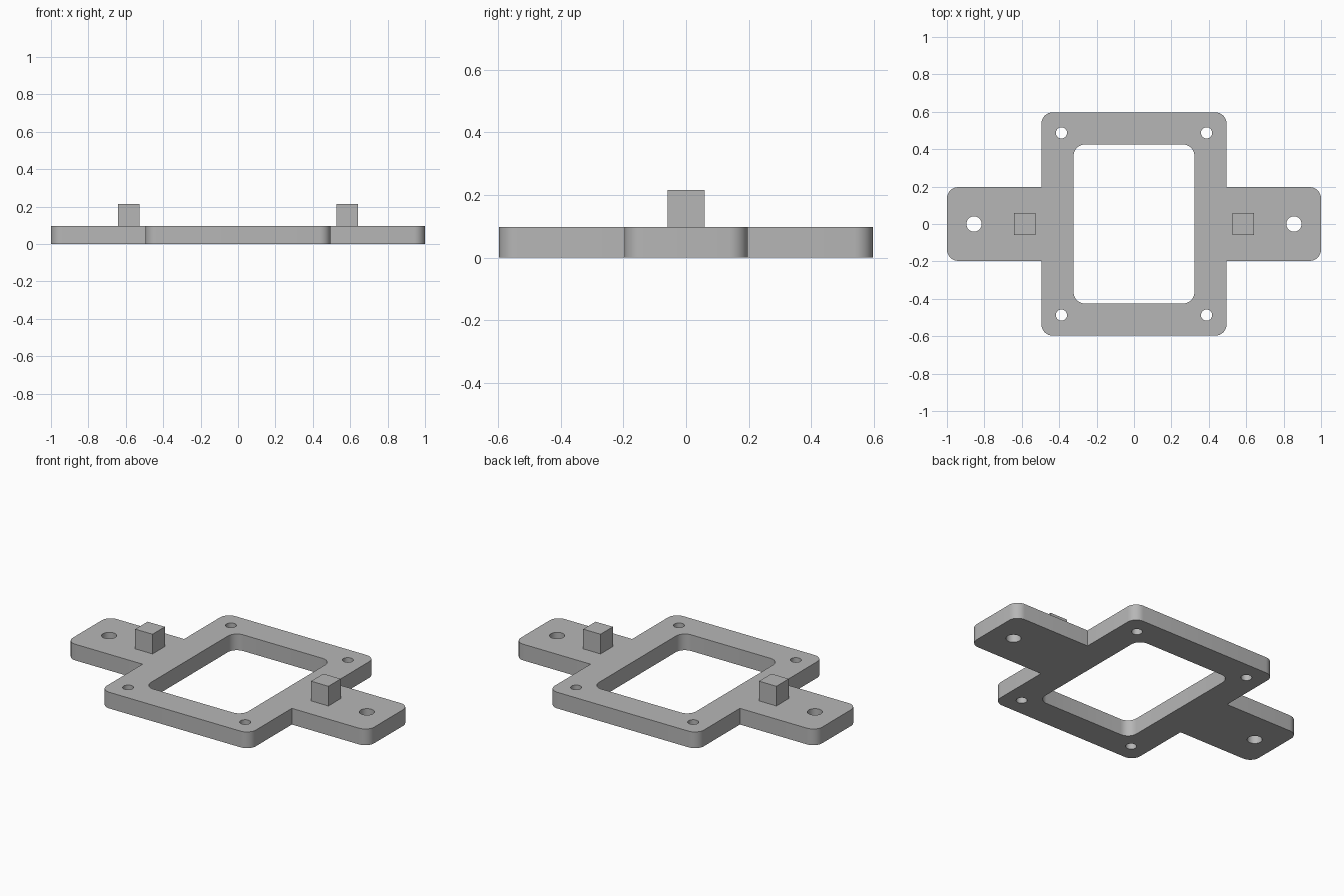
import bpy
import bmesh
from math import pi, cos, sin, radians
from mathutils import Vector

THICK = 0.097       # plate thickness
PEG_TOP = 0.215
FILLET = 0.06

if "Cube" in bpy.data.objects:
    bpy.data.objects.remove(bpy.data.objects["Cube"], do_unlink=True)

grey = bpy.data.materials.new("plain grey")
grey.use_nodes = True
colour = (0.47, 0.47, 0.47, 1)
grey.diffuse_color = colour
grey.node_tree.nodes["Principled BSDF"].inputs["Base Color"].default_value = colour


def fillet(cx, cy, start, r=FILLET, steps=8):
    """Quarter-circle of points, counter-clockwise from a start angle."""
    return [(cx + r * cos(start + pi / 2 * i / steps),
             cy + r * sin(start + pi / 2 * i / steps)) for i in range(steps + 1)]


def circle(cx, cy, r, steps=32):
    return [(cx + r * cos(2 * pi * i / steps),
             cy + r * sin(2 * pi * i / steps)) for i in range(steps)]


def rounded_rectangle(hx, hy):
    x, y = hx - FILLET, hy - FILLET
    return (fillet(x, y, 0) + fillet(-x, y, pi / 2)
            + fillet(-x, -y, pi) + fillet(x, -y, 3 * pi / 2))


def cross_outline(hx, hy, arm_x, arm_y):
    """Rounded frame with a rounded arm on each side; inner corners stay sharp."""
    half = (fillet(arm_x - FILLET, arm_y - FILLET, 0) + [(hx, arm_y)]
            + fillet(hx - FILLET, hy - FILLET, 0)
            + fillet(FILLET - hx, hy - FILLET, pi / 2) + [(-hx, arm_y)]
            + fillet(FILLET - arm_x, arm_y - FILLET, pi / 2))
    return half + [(-x, -y) for x, y in half]


def finish(name, bm):
    bmesh.ops.recalc_face_normals(bm, faces=bm.faces[:])
    mesh = bpy.data.meshes.new(name)
    bm.to_mesh(mesh)
    bm.free()
    mesh.materials.append(grey)
    obj = bpy.data.objects.new(name, mesh)
    bpy.context.collection.objects.link(obj)
    return obj


# Mounting plate: outline, central window and six screw holes, extruded upward
loops = [cross_outline(0.495, 0.597, 1.0, 0.197), rounded_rectangle(0.323, 0.425)]
for sx in (-1, 1):
    loops.append(circle(sx * 0.855, 0, 0.041))
    for sy in (-1, 1):
        loops.append(circle(sx * 0.388, sy * 0.487, 0.03))

bm = bmesh.new()
for loop in loops:
    verts = [bm.verts.new((x, y, 0)) for x, y in loop]
    for a, b in zip(verts, verts[1:] + verts[:1]):
        bm.edges.new((a, b))
bmesh.ops.triangle_fill(bm, use_beauty=True, edges=bm.edges[:], normal=Vector((0, 0, 1)))
base = bm.faces[:]
extruded = bmesh.ops.extrude_face_region(bm, geom=base, use_keep_orig=True)
top = [g for g in extruded["geom"] if isinstance(g, bmesh.types.BMVert)]
bmesh.ops.translate(bm, verts=top, vec=(0, 0, THICK))
plate = finish("mounting_plate", bm)
for face in plate.data.polygons:
    face.use_smooth = True
plate.data.set_sharp_from_angle(angle=radians(30))

# Square pegs standing on the arms
for side, sx in (("left", 1), ("right", -1)):
    bm = bmesh.new()
    bmesh.ops.create_cube(bm, size=1)
    bmesh.ops.scale(bm, verts=bm.verts[:], vec=(0.115, 0.117, PEG_TOP - THICK))
    peg = finish(side + "_peg", bm)
    peg.location = (sx * 0.583, 0, (PEG_TOP + THICK) / 2)
